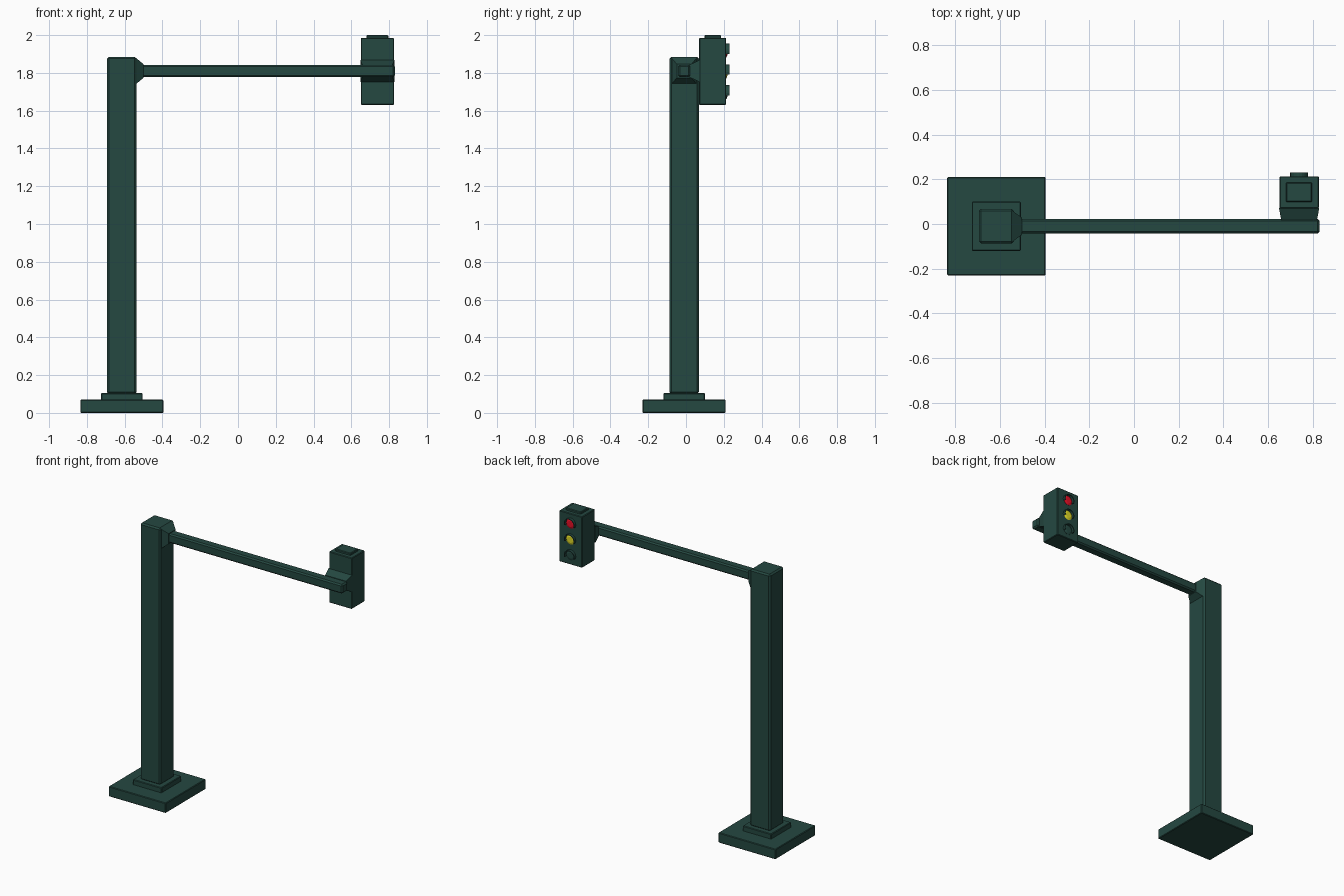
import bpy, bmesh, math
from mathutils import Vector

if "Cube" in bpy.data.objects:
    bpy.data.objects.remove(bpy.data.objects["Cube"])


def material(name, rgb):
    m = bpy.data.materials.new(name)
    m.diffuse_color = (*rgb, 1)
    m.use_nodes = True
    m.node_tree.nodes["Principled BSDF"].inputs["Base Color"].default_value = m.diffuse_color
    return m


GREEN = material("dark_green", (0.018, 0.065, 0.053))
RED = material("red_lens", (0.8, 0.005, 0.02))
YELLOW = material("yellow_lens", (0.75, 0.7, 0.02))


def finish(name, bm, mat):
    bmesh.ops.recalc_face_normals(bm, faces=bm.faces[:])
    me = bpy.data.meshes.new(name)
    bm.to_mesh(me)
    bm.free()
    me.materials.append(mat)
    ob = bpy.data.objects.new(name, me)
    bpy.context.collection.objects.link(ob)
    return ob


def box(name, lo, hi, bevel=0.004):
    bm = bmesh.new()
    bmesh.ops.create_cube(bm, size=1)
    for v in bm.verts:
        v.co = Vector([lo[i] + (v.co[i] + 0.5) * (hi[i] - lo[i]) for i in range(3)])
    bmesh.ops.bevel(bm, geom=bm.edges[:], offset=bevel, segments=1, affect='EDGES')
    return finish(name, bm, GREEN)


def flare(name, ring_a, ring_b):
    bm = bmesh.new()
    a = [bm.verts.new(p) for p in ring_a]
    b = [bm.verts.new(p) for p in ring_b]
    for i in range(4):
        j = (i + 1) % 4
        bm.faces.new((a[i], a[j], b[j], b[i]))
    bm.faces.new(a)
    bm.faces.new(b)
    return finish(name, bm, GREEN)


CORNERS = [(-1, -1), (1, -1), (1, 1), (-1, 1)]
PX, PY, AZ = -0.615, -0.01, 1.81

# stepped base and post
box("base_plate", (PX - .22, PY - .22, 0), (PX + .22, PY + .22, .07))
box("base_step", (PX - .11, PY - .11, .065), (PX + .11, PY + .11, .105))
box("post", (PX - .078, PY - .078, .1), (PX + .078, PY + .078, 1.885), .01)

# arm and its flared collar on the post
box("arm", (PX, PY - .032, AZ - .032), (.83, PY + .032, AZ + .032), .009)
flare("arm_collar",
      [(-.545, PY + s * .07, AZ + t * .073) for s, t in CORNERS],
      [(-.5, PY + s * .038, AZ + t * .036) for s, t in CORNERS])

# signal head and its bracket
HX = .738
box("signal_housing", (HX - .088, .07, 1.63), (HX + .088, .213, 1.985))
box("housing_cap", (HX - .058, .098, 1.98), (HX + .058, .186, 2.0))
flare("head_bracket",
      [(HX + s * .09, .072, AZ + t * .058) for s, t in CORNERS],
      [(HX + s * .08, .018, AZ + t * .033) for s, t in CORNERS])


# lens: shallow dome facing +y
def lens(name, z, mat, r=.034, n=16):
    bm = bmesh.new()
    rings = []
    for f, y in ((1, .211), (1, .214), (.6, .219)):
        rings.append([bm.verts.new((HX + r * f * math.cos(2 * math.pi * i / n), y,
                                    z + r * f * math.sin(2 * math.pi * i / n)))
                      for i in range(n)])
    for a, b in zip(rings, rings[1:]):
        for i in range(n):
            j = (i + 1) % n
            bm.faces.new((a[i], a[j], b[j], b[i]))
    bm.faces.new(rings[-1])
    finish(name, bm, mat)


# hood: arched visor over the upper part of the lens
def hood(name, z, n=12):
    bm = bmesh.new()
    sections = []
    for i in range(n + 1):
        t = math.radians(-20 + 220 * i / n)
        sections.append([bm.verts.new((HX + r * math.cos(t), y, z + r * math.sin(t)))
                         for r, y in ((.034, .208), (.04, .208), (.04, .231), (.034, .231))])
    for a, b in zip(sections, sections[1:]):
        for k in range(4):
            m = (k + 1) % 4
            bm.faces.new((a[k], a[m], b[m], b[k]))
    bm.faces.new(sections[0])
    bm.faces.new(sections[-1])
    finish(name, bm, GREEN)


for label, z, mat in (("top", 1.915, RED), ("middle", 1.805, YELLOW), ("bottom", 1.695, GREEN)):
    lens(label + "_lens", z, mat)
    hood(label + "_hood", z)
